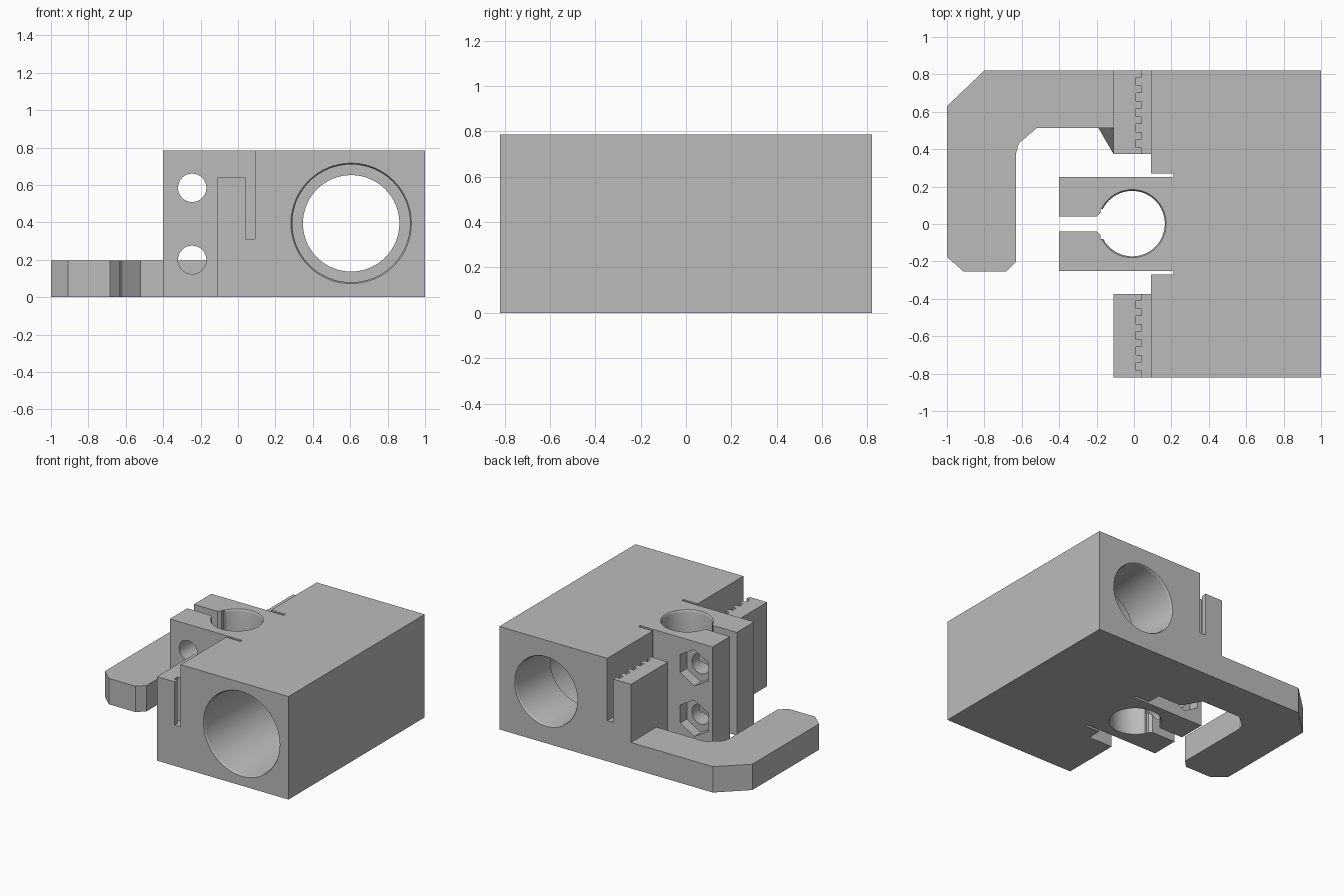
import bpy, bmesh, math
from mathutils import Matrix

old = bpy.data.objects.get("Cube")
if old:
    bpy.data.objects.remove(old, do_unlink=True)

grey = bpy.data.materials.new("plain grey")
grey.use_nodes = True
grey.diffuse_color = (0.5, 0.5, 0.5, 1)
grey.node_tree.nodes["Principled BSDF"].inputs["Base Color"].default_value = (0.5, 0.5, 0.5, 1)

H = 0.785      # full height
D = 0.82       # half depth
TURN = Matrix.Rotation(math.radians(-90), 4, 'X')   # z axis onto +y


def finish(name, bm):
    bmesh.ops.recalc_face_normals(bm, faces=bm.faces)
    mesh = bpy.data.meshes.new(name)
    bm.to_mesh(mesh)
    bm.free()
    mesh.materials.append(grey)
    ob = bpy.data.objects.new(name, mesh)
    bpy.context.collection.objects.link(ob)
    return ob


def prism(name, outline, z0, z1):
    bm = bmesh.new()
    face = bm.faces.new([bm.verts.new((x, y, z0)) for x, y in outline])
    top = bmesh.ops.extrude_face_region(bm, geom=[face])["geom"]
    verts = [v for v in top if isinstance(v, bmesh.types.BMVert)]
    bmesh.ops.translate(bm, verts=verts, vec=(0, 0, z1 - z0))
    return finish(name, bm)


def lathe(name, profile, matrix, sides=64):
    """Closed solid of revolution from (radius, height) points."""
    bm = bmesh.new()
    rings = []
    for r, h in profile:
        rings.append([bm.verts.new((r * math.cos(t), r * math.sin(t), h))
                      for t in (2 * math.pi * i / sides for i in range(sides))])
    for a, b in zip(rings, rings[1:]):
        for i in range(sides):
            j = (i + 1) % sides
            bm.faces.new((a[i], a[j], b[j], b[i]))
    bm.faces.new(rings[0])
    bm.faces.new(rings[-1])
    bm.transform(matrix)
    return finish(name, bm)


def rim(radius, end, side, size=0.02):
    """Rounded mouth of a bore, listed from the inside outwards."""
    pts = []
    for deg in (0, 25, 50):
        a = math.radians(deg)
        pts.append((radius + size * (1 - math.cos(a)),
                    end - side * size * (math.sin(math.radians(50)) - math.sin(a))))
    pts.append((pts[-1][0], end + side * 0.03))
    return pts


def cut(ob, cutter):
    mod = ob.modifiers.new("cut", 'BOOLEAN')
    mod.operation = 'DIFFERENCE'
    mod.solver = 'EXACT'
    mod.object = cutter
    bpy.context.view_layer.update()
    deps = bpy.context.evaluated_depsgraph_get()
    mesh = bpy.data.meshes.new_from_object(ob.evaluated_get(deps))
    ob.modifiers.clear()
    ob.data = mesh
    bpy.data.objects.remove(cutter, do_unlink=True)


# Body with the projecting rod clamp and its two relief slits
half = [(1, D), (0.09, D), (0.09, 0.27), (0.21, 0.27), (0.21, 0.25), (-0.4, 0.25)]
body = prism("carriage_body", half + [(x, -y) for x, y in reversed(half)], 0, H)

# Bearing pocket, open at the front, with a narrower passage at the back
cut(body, lathe("bearing_bore",
                rim(0.315, -D, -1)[::-1] + [(0.315, 0.4), (0.258, 0.4)] + rim(0.258, D, 1),
                Matrix.Translation((0.605, 0, 0.395)) @ TURN))

# Upright rod bore and the split leading into it
cut(body, lathe("rod_bore", rim(0.175, 0, -1)[::-1] + rim(0.175, H, 1),
                Matrix.Translation((-0.01, 0.002, 0))))
split = [(-0.5, 0.04), (-0.2, 0.04), (-0.18, 0.06), (-0.18, 0.08), (-0.06, 0.08)]
cut(body, prism("clamp_split", split + [(x, -y) for x, y in reversed(split)], -0.1, H + 0.1))

# Clamp screw holes with hexagonal nut pockets on the back side
for z in (0.2, 0.585):
    place = Matrix.Translation((-0.245, 0, z)) @ TURN
    cut(body, lathe("screw_hole", [(0.076, -0.3), (0.076, 0.3)], place, 32))
    cut(body, lathe("nut_pocket", [(0.138, 0.17), (0.138, 0.3)],
                    place @ Matrix.Rotation(math.radians(30), 4, 'Z'), 6))

# Toothed belt grips on both ends
for name, s in (("front_belt_grip", -1), ("back_belt_grip", 1)):
    y0, y1 = sorted((s * 0.373, s * D))
    grip = prism(name, [(-0.11, y0), (0.09, y0), (0.09, y1), (-0.11, y1)], 0, 0.64)
    comb = [(0.09, 0.3), (0.04, 0.3)]
    for i in range(5):
        y = 0.43 + i * 0.083
        comb += [(0.04, y - 0.021), (0.01, y - 0.021), (0.01, y + 0.021), (0.04, y + 0.021)]
    comb += [(0.04, 0.9), (0.09, 0.9)]
    comb = [(x + (0.01 if x > 0.08 else 0), s * y) for x, y in comb]
    cut(grip, prism("belt_slot", comb, 0.31, 0.8))

# Low hooked arm
arm = prism("hook_arm", [(-0.11, D), (-0.8, D), (-1, 0.63), (-1, -0.175), (-0.91, -0.255),
                         (-0.685, -0.255), (-0.63, -0.2), (-0.63, 0.38), (-0.617, 0.43),
                         (-0.52, 0.513), (-0.11, 0.513)], 0, 0.197)

# Small tapered gusset between arm and grip
bm = bmesh.new()
corners = [bm.verts.new(p) for p in ((-0.19, 0.513, 0), (-0.11, 0.513, 0),
                                     (-0.11, 0.375, 0), (-0.11, 0.513, 0.197))]
for i in range(4):
    bm.faces.new(corners[:i] + corners[i + 1:])
finish("arm_gusset", bm)

# Smooth the round bores, keep the flat edges sharp
bpy.ops.object.select_all(action='DESELECT')
body.select_set(True)
bpy.context.view_layer.objects.active = body
bpy.ops.object.shade_smooth_by_angle(angle=math.radians(30))
